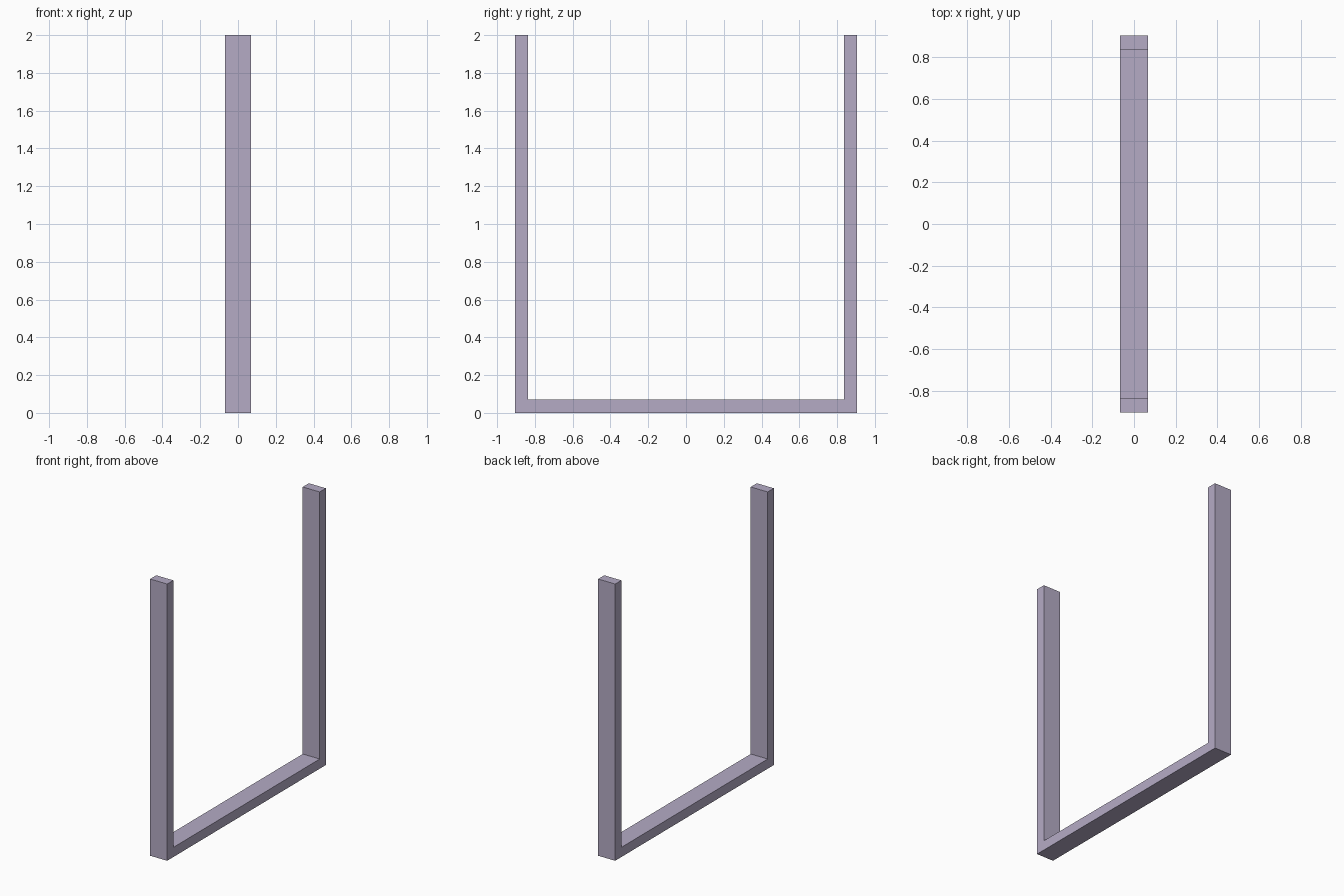
import bpy
import bmesh

if "Cube" in bpy.data.objects:
    bpy.data.objects.remove(bpy.data.objects["Cube"])

HALF_SPAN = 0.906    # outer half width along y
HEIGHT = 2.0
THICK = 0.07         # bar thickness
HALF_DEPTH = 0.068   # half depth along x

# U-shaped profile in the y-z plane
inner = HALF_SPAN - THICK
half = [(HALF_SPAN, 0), (HALF_SPAN, HEIGHT), (inner, HEIGHT), (inner, THICK)]
profile = half + [(-y, z) for y, z in reversed(half)]

# Extrude the profile along x into one solid frame
bm = bmesh.new()
face = bm.faces.new([bm.verts.new((-HALF_DEPTH, y, z)) for y, z in profile])
ext = bmesh.ops.extrude_face_region(bm, geom=[face], use_keep_orig=True)
moved = [g for g in ext["geom"] if isinstance(g, bmesh.types.BMVert)]
bmesh.ops.translate(bm, verts=moved, vec=(2 * HALF_DEPTH, 0, 0))
bmesh.ops.recalc_face_normals(bm, faces=bm.faces)

mesh = bpy.data.meshes.new("u_frame")
bm.to_mesh(mesh)
bm.free()
frame = bpy.data.objects.new("u_frame", mesh)
bpy.context.collection.objects.link(frame)

# Muted lilac finish
mat = bpy.data.materials.new("lilac_paint")
mat.diffuse_color = (0.46, 0.41, 0.56, 1)
mat.use_nodes = True
mat.node_tree.nodes["Principled BSDF"].inputs["Base Color"].default_value = mat.diffuse_color
mesh.materials.append(mat)
